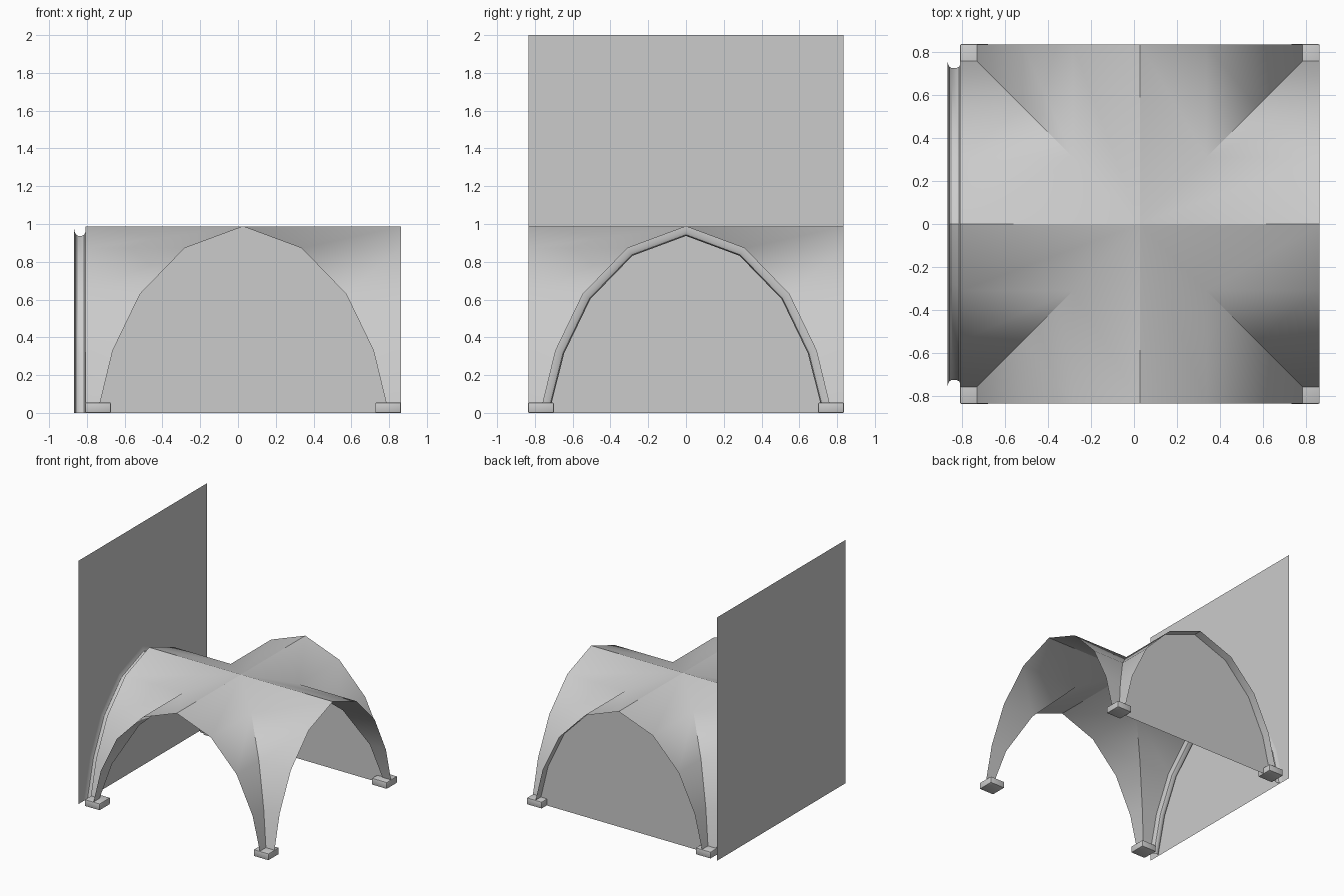
import bpy, bmesh, math
from mathutils import Vector

cube = bpy.data.objects.get("Cube")
if cube:
    bpy.data.objects.remove(cube, do_unlink=True)

CX = 0.027          # centre of the vault in x
HALF = 0.835        # half width of the bay
SIDE = [(0.77, 0.0), (0.69, 0.33), (0.545, 0.63), (0.31, 0.872)]
ARCH = [(-a, z) for a, z in SIDE] + [(0, 0.987)] + [(a, z) for a, z in reversed(SIDE)]


def make_material(name, value):
    mat = bpy.data.materials.new(name)
    mat.use_nodes = True
    colour = (value, value, value, 1)
    mat.diffuse_color = colour
    mat.node_tree.nodes["Principled BSDF"].inputs["Base Color"].default_value = colour
    return mat


stone = make_material("pale_grey_stone", 0.6)


def make_object(name, bm, smooth=False):
    mesh = bpy.data.meshes.new(name)
    bm.to_mesh(mesh)
    bm.free()
    obj = bpy.data.objects.new(name, mesh)
    bpy.context.collection.objects.link(obj)
    mesh.materials.append(stone)
    if smooth:
        bpy.ops.object.select_all(action="DESELECT")
        obj.select_set(True)
        bpy.context.view_layer.objects.active = obj
        bpy.ops.object.shade_smooth_by_angle(angle=math.radians(30))
    return obj


def loft(bm, rows):
    """Skin neighbouring rows of points with quads."""
    grid = [[bm.verts.new(p) for p in row] for row in rows]
    for r0, r1 in zip(grid, grid[1:]):
        for i in range(len(r0) - 1):
            bm.faces.new((r0[i], r0[i + 1], r1[i + 1], r1[i]))


def inset_arch(distance):
    """Arch moved inwards with mitred corners; feet stay on the ground."""
    result = []
    for i, p in enumerate(ARCH):
        normals = []
        for j in (i - 1, i):
            if 0 <= j < len(ARCH) - 1:
                d = Vector(ARCH[j + 1]) - Vector(ARCH[j])
                normals.append(Vector((d.y, -d.x)).normalized())
        n = (normals[0] + normals[-1]).normalized()
        q = Vector(p) + n * distance / n.dot(normals[0])
        if i in (0, len(ARCH) - 1):
            q.y = 0
        result.append(q)
    return result


# Groin vault: four webs running from the diagonal creases to the open edges
bm = bmesh.new()
for turn in range(4):
    c, s = (1, 0, -1, 0)[turn], (0, 1, 0, -1)[turn]

    def place(u, v, z):
        return (CX + u * c - v * s, u * s + v * c, z)

    loft(bm, [[place(abs(v), v, z) for v, z in ARCH],
              [place(HALF, v, z) for v, z in ARCH]])
bmesh.ops.remove_doubles(bm, verts=bm.verts, dist=0.0005)
bmesh.ops.recalc_face_normals(bm, faces=bm.faces)
make_object("groin_vault", bm, True)

# Infill panel set back inside the rear arch
bm = bmesh.new()
bm.faces.new([bm.verts.new((CX + a, 0.765, z)) for a, z in ARCH])
make_object("rear_infill", bm)

# Tall side wall with an arched opening
WALL_X = -0.868
opening = [tuple(q) for q in inset_arch(0.008)]
outline = [(HALF, 0), (HALF, 2), (-HALF, 2), (-HALF, 0)]
bm = bmesh.new()
bm.faces.new([bm.verts.new((WALL_X, y, z)) for y, z in opening + outline])
bmesh.ops.triangulate(bm, faces=bm.faces)
make_object("side_wall", bm)

# Rounded moulding between the vault and the side wall
section = [(-0.806, 0.0), (-0.806, 0.025), (-0.814, 0.041), (-0.828, 0.047),
           (-0.846, 0.047), (-0.858, 0.04), (-0.865, 0.025), (WALL_X, 0.008)]
bm = bmesh.new()
loft(bm, [[(x, q.x, q.y) for q in inset_arch(depth)] for x, depth in section])
make_object("arch_moulding", bm, True)

# Foot blocks under the four legs
for side, sx in (("right", -1), ("left", 1)):
    for end, sy in (("front", -1), ("rear", 1)):
        bm = bmesh.new()
        bmesh.ops.create_cube(bm, size=1)
        bmesh.ops.scale(bm, vec=(0.136, 0.136, 0.055), verts=bm.verts)
        bmesh.ops.bevel(bm, geom=bm.edges[:], offset=0.006, segments=2,
                        profile=0.5, affect="EDGES")
        bmesh.ops.translate(bm, vec=(CX + sx * 0.768, sy * 0.768, 0.0275), verts=bm.verts)
        make_object(f"{end}_{side}_foot", bm, True)
